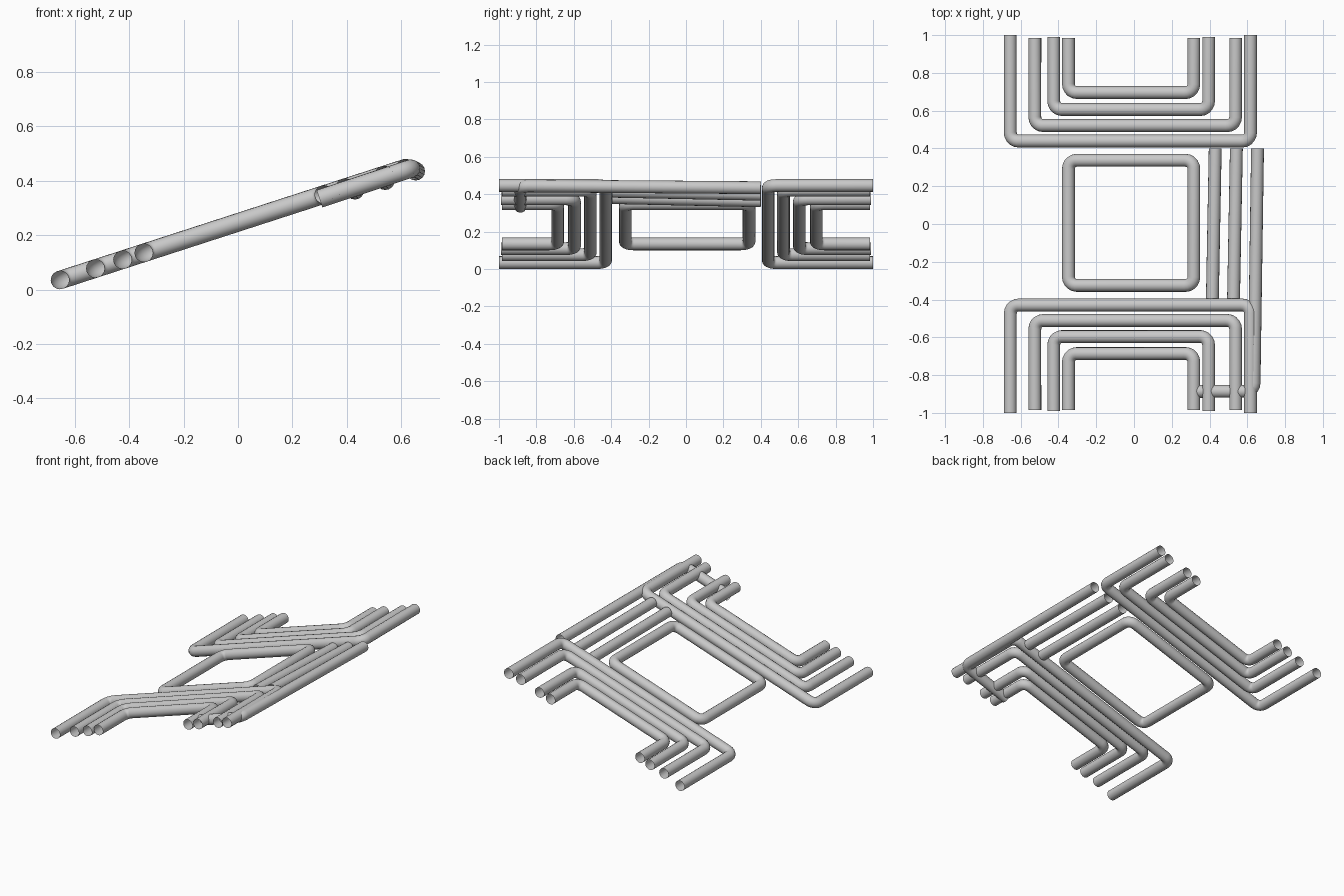
import bpy
import math
from mathutils import Vector

RADIUS = 0.034   # tube radius
BEND = 0.045     # bend radius on the centre line
STEPS = 5

cube = bpy.data.objects.get("Cube")
if cube:
    bpy.data.objects.remove(cube, do_unlink=True)

# Single grey pipe colour
grey = bpy.data.materials.new("pipe_grey")
grey.use_nodes = True
colour = (0.58, 0.58, 0.58, 1)
grey.diffuse_color = colour
grey.node_tree.nodes["Principled BSDF"].inputs["Base Color"].default_value = colour


def on_slope(x, y):
    """Place a plan point on the tilted plane that carries the pipes."""
    return Vector((x, y, 0.247 + 0.324 * x))


def fillet(prev, corner, nxt):
    """Round one right-angled corner with an arc."""
    a = (prev - corner).normalized()
    b = (nxt - corner).normalized()
    arc = []
    for i in range(STEPS + 1):
        t = math.pi / 2 * i / STEPS
        arc.append(corner + BEND * (a * (1 - math.sin(t)) + b * (1 - math.cos(t))))
    return arc


def pipe(name, corners, closed=False):
    """Sweep an open-ended round tube along rounded corners."""
    n = len(corners)
    path = []
    for i, p in enumerate(corners):
        if not closed and i in (0, n - 1):
            path.append(p)
        else:
            path += fillet(corners[i - 1], p, corners[(i + 1) % n])
    curve = bpy.data.curves.new(name, "CURVE")
    curve.dimensions = "3D"
    curve.bevel_depth = RADIUS
    curve.bevel_resolution = 6
    spline = curve.splines.new("POLY")
    spline.points.add(len(path) - 1)
    for point, co in zip(spline.points, path):
        point.co = (*co, 1)
    spline.use_cyclic_u = closed
    spline.use_smooth = True
    curve.materials.append(grey)
    obj = bpy.data.objects.new(name, curve)
    bpy.context.collection.objects.link(obj)
    bpy.ops.object.select_all(action="DESELECT")
    obj.select_set(True)
    bpy.context.view_layer.objects.active = obj
    bpy.ops.object.convert(target="MESH")
    return obj


# Nested U-shaped pipes, front and back: left leg, right leg, crossbar, leg end
nested = [(-0.655, 0.617, 0.434, 1.0),
          (-0.525, 0.538, 0.516, 0.985),
          (-0.425, 0.395, 0.601, 0.99),
          (-0.347, 0.317, 0.691, 0.985)]
for side, sign in (("front", -1), ("back", 1)):
    for i, (x0, x1, cross, end) in enumerate(nested, 1):
        y = sign * cross + 0.005
        pipe(f"{side}_u_pipe_{i}", [on_slope(x0, sign * end), on_slope(x0, y),
                                    on_slope(x1, y), on_slope(x1, sign * end)])

# Closed square loop in the middle
x0, x1, y0, y1 = -0.347, 0.317, -0.325, 0.337
pipe("centre_loop", [on_slope(x0, y0), on_slope(x1, y0),
                     on_slope(x1, y1), on_slope(x0, y1)], closed=True)

# Short straight pipes beside the loop
pipe("inner_side_pipe", [Vector((0.415, -0.395, 0.382)), Vector((0.43, 0.4, 0.365))])
pipe("middle_side_pipe", [Vector((0.527, -0.395, 0.416)), Vector((0.542, 0.4, 0.4))])

# Long side pipe with a hooked front end
pipe("hooked_side_pipe", [Vector((0.654, 0.4, 0.435)), Vector((0.635, -0.886, 0.445)),
                          Vector((0.3, -0.886, 0.334))])
